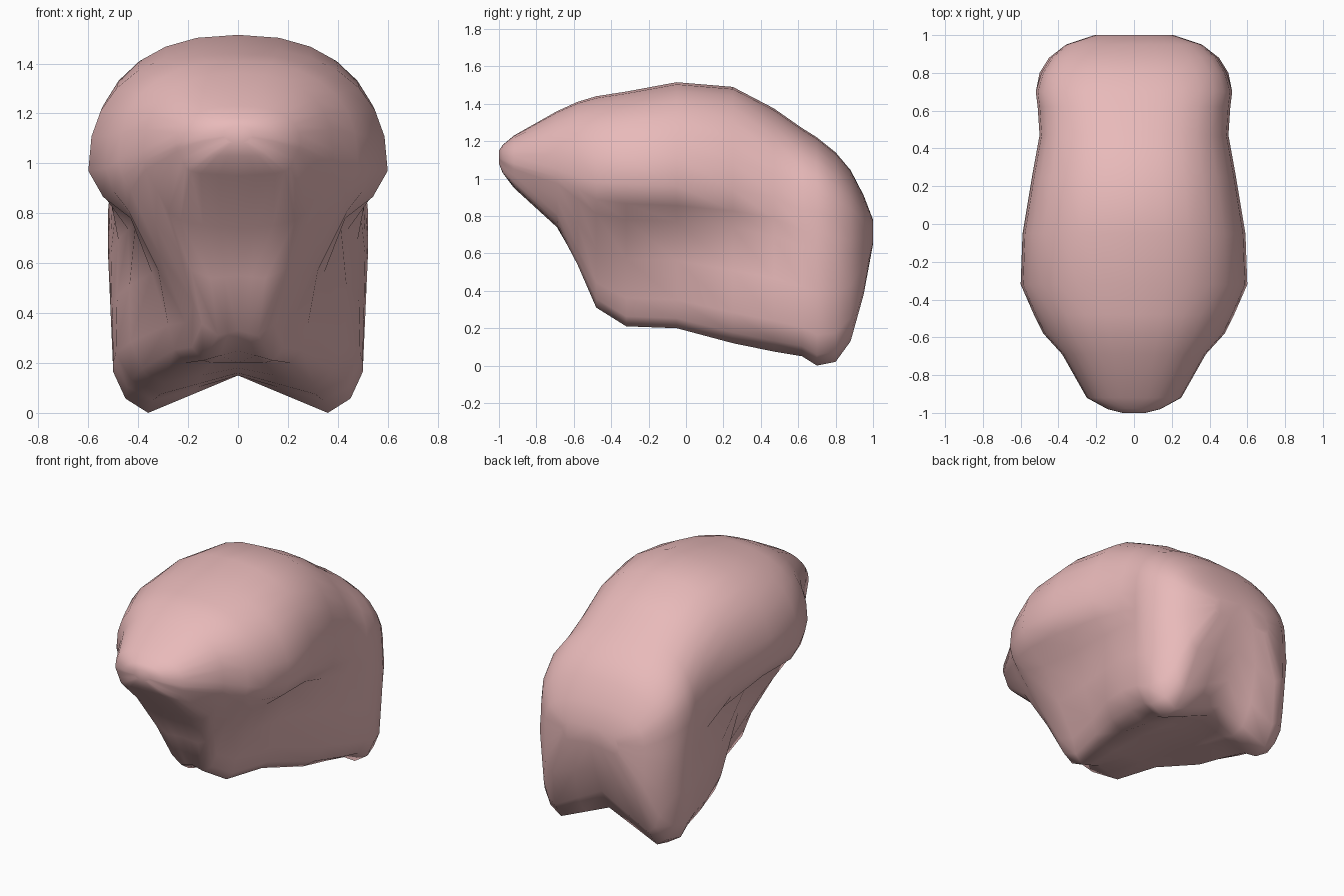
import bpy, bmesh, math

if "Cube" in bpy.data.objects:
    bpy.data.objects.remove(bpy.data.objects["Cube"])

# Cross-sections from front to back:
# y, top z, widest half-width, its z, waist half-width, lower half-width,
# foot x, foot z, centre underside z
STATIONS = [
    (-1.0, 1.15, .06, 1.11, .05, .04, .03, 1.08, 1.08),
    (-.98, 1.18, .14, 1.10, .13, .11, .08, 1.03, 1.03),
    (-.92, 1.23, .25, 1.08, .24, .21, .15, .96, .95),
    (-.69, 1.36, .38, 1.05, .37, .28, .14, .75, .74),
    (-.58, 1.41, .48, 1.01, .43, .23, .11, .54, .55),
    (-.48, 1.44, .53, .98, .44, .18, .08, .31, .33),
    (-.32, 1.465, .60, .97, .43, .21, .14, .21, .25),
    (-.05, 1.515, .59, .96, .41, .28, .21, .20, .20),
    (.25, 1.49, .54, .94, .44, .43, .30, .12, .18),
    (.47, 1.375, .50, .90, .48, .49, .31, .075, .16),
    (.62, 1.27, .51, .83, .51, .50, .34, .05, .15),
    (.70, 1.22, .52, .82, .52, .50, .36, .00, .15),
    (.80, 1.14, .49, .79, .50, .47, .35, .02, .17),
    (.88, 1.045, .44, .76, .45, .42, .34, .13, .31),
    (.95, .91, .36, .72, .36, .36, .30, .38, .48),
    (1.0, .78, .20, .72, .21, .21, .17, .65, .67),
]


def lerp(a, b, t):
    return a + (b - a) * t


def half_section(y, top, wu, zu, ww, wl, xb, zb, zc):
    pts = []
    # Rounded back
    for i in range(8):
        a = math.pi / 2 * i / 7
        s, c = max(math.sin(a), 0), max(math.cos(a), 0)
        x = 0 if i == 0 else wu * s ** (2 / 2.35)
        z = zu if i == 7 else zu + (top - zu) * c ** (2 / 2.35)
        pts.append((x, y, z))
    # Waist, haunch, foot and grooved underside
    zl = lerp(zu, zb, .8)
    zw = lerp(zu, zb, .25)
    pts += [(lerp(wu, ww, .35), y, lerp(zu, zw, .55)),
            (ww, y, zw),
            (lerp(ww, wl, .5), y, lerp(zw, zl, .5)),
            (wl, y, zl),
            (lerp(xb, wl, .65), y, lerp(zb, zl, .35)),
            (xb, y, zb),
            (xb / 2, y, lerp(zb, zc, .5)),
            (0, y, zc)]
    return pts


# Loft one half of the body
bm = bmesh.new()
rings = [[bm.verts.new(p) for p in half_section(*s)] for s in STATIONS]
for r0, r1 in zip(rings, rings[1:]):
    for i in range(len(r0) - 1):
        bm.faces.new((r0[i], r0[i + 1], r1[i + 1], r1[i]))
bm.faces.new(rings[0])
bm.faces.new(rings[-1][::-1])

# Mirror to the other side and weld the centre seam
geom = bm.verts[:] + bm.edges[:] + bm.faces[:]
bmesh.ops.mirror(bm, geom=geom, axis='X', merge_dist=0.0005)
bmesh.ops.remove_doubles(bm, verts=bm.verts[:], dist=0.0005)
bmesh.ops.recalc_face_normals(bm, faces=bm.faces[:])
for f in bm.faces:
    f.smooth = True

mesh = bpy.data.meshes.new("body")
bm.to_mesh(mesh)
bm.free()
body = bpy.data.objects.new("body", mesh)
bpy.context.collection.objects.link(body)

# Pink skin
skin = bpy.data.materials.new("pink_skin")
skin.diffuse_color = (.81, .49, .49, 1)
skin.use_nodes = True
skin.node_tree.nodes["Principled BSDF"].inputs["Base Color"].default_value = skin.diffuse_color
mesh.materials.append(skin)
